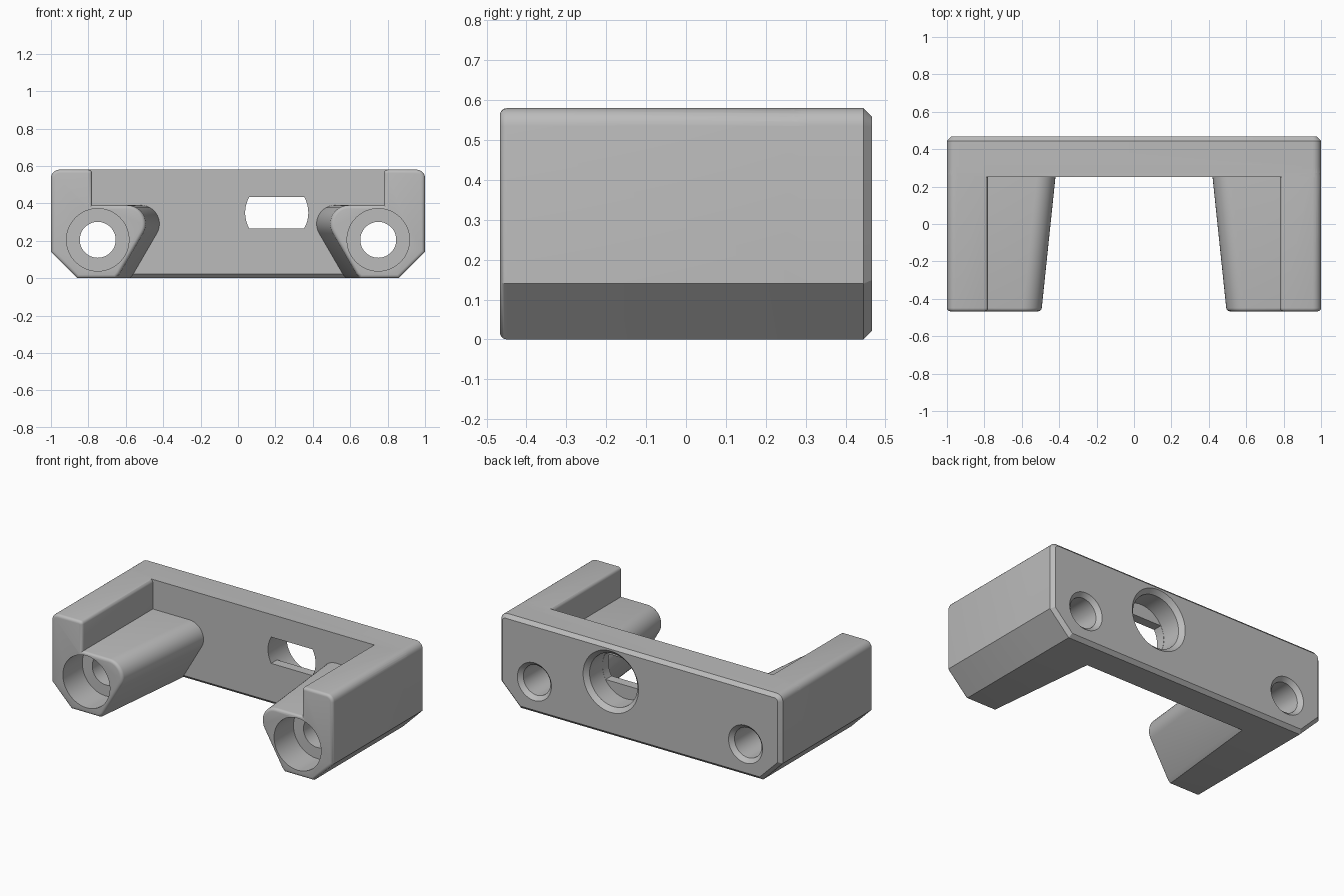
import bpy, bmesh
from math import sin, cos, radians, pi
from mathutils import Vector

if "Cube" in bpy.data.objects:
    bpy.data.objects.remove(bpy.data.objects["Cube"])

grey = bpy.data.materials.new("plain grey")
grey.use_nodes = True
COLOUR = (0.5, 0.5, 0.5, 1)
grey.diffuse_color = COLOUR
grey.node_tree.nodes["Principled BSDF"].inputs["Base Color"].default_value = COLOUR


def arc(cx, cz, r, a0, a1, n):
    angles = [radians(a0 + (a1 - a0) * i / n) for i in range(n + 1)]
    return [(cx + r * cos(a), cz + r * sin(a)) for a in angles]


def inset(points, d):
    """Move a counter-clockwise outline inwards by d with mitred corners."""
    result = []
    for i, p in enumerate(points):
        p = Vector(p)
        a = (p - Vector(points[i - 1])).normalized()
        b = (Vector(points[(i + 1) % len(points)]) - p).normalized()
        na, nb = Vector((-a.y, a.x)), Vector((-b.y, b.x))
        result.append(tuple(p + (na + nb) * d / (1 + na.dot(nb))))
    return result


def loft(name, rings, mirror=1):
    """Solid through matching outlines, each given as (y, points in x and z)."""
    bm = bmesh.new()
    loops = [[bm.verts.new((x * mirror, y, z)) for x, z in pts] for y, pts in rings]
    n = len(loops[0])
    for lo, hi in zip(loops, loops[1:]):
        for i in range(n):
            j = (i + 1) % n
            bm.faces.new((lo[i], lo[j], hi[j], hi[i]))
    bm.faces.new(loops[0])
    bm.faces.new(loops[-1])
    bmesh.ops.recalc_face_normals(bm, faces=bm.faces)
    mesh = bpy.data.meshes.new(name)
    bm.to_mesh(mesh)
    bm.free()
    mesh.materials.append(grey)
    obj = bpy.data.objects.new(name, mesh)
    bpy.context.scene.collection.objects.link(obj)
    return obj


def bore(name, x, z, steps):
    """Round cutter along y from (y, radius) steps."""
    return loft(name, [(y, arc(x, z, r, 0, 352.5, 47)) for y, r in steps])


def combine(target, tool, operation):
    """Apply a boolean by swapping in the evaluated mesh."""
    mod = target.modifiers.new(tool.name, "BOOLEAN")
    mod.operation, mod.solver, mod.object = operation, "EXACT", tool
    bpy.context.view_layer.update()
    graph = bpy.context.evaluated_depsgraph_get()
    result = bpy.data.meshes.new_from_object(target.evaluated_get(graph))
    target.modifiers.clear()
    target.data = result
    bpy.data.objects.remove(tool)


FRONT, WALL, BACK = -0.467, 0.25, 0.467
EDGE = 0.022

# Back wall with chamfered rear edges and lower front edge
half = [(0.86, 0), (1, 0.14)] + arc(0.955, 0.535, 0.045, 0, 90, 6)
plate = half + [(-x, z) for x, z in reversed(half)]
lower = [(x, max(z, EDGE)) for x, z in plate]
body = loft("bracket_body", [(WALL, lower), (WALL + EDGE, plate),
                             (BACK - EDGE, plate), (BACK, inset(plate, EDGE))])


# Stepped arm outline, with the lug side moved by the taper
def arm_outline(y):
    s = 0.075 * (WALL - y) / (WALL - FRONT)
    return (half + arc(0.80, 0.56, 0.02, 90, 180, 3) + [(0.78, 0.39)]
            + arc(0.52 + s, 0.29, 0.10, 90, 210, 12)
            + [(0.56 + s, EDGE), (0.58 + s, 0)])


for side, label in ((1, "left"), (-1, "right")):
    rings = [(WALL + 0.06, arm_outline(WALL + 0.06))]
    for i in range(5):
        a = pi / 2 * i / 4
        y = FRONT + 0.018 * (1 - sin(a))
        rings.append((y, inset(arm_outline(y), 0.018 * (1 - cos(a)))))
    combine(body, loft(label + "_arm", rings, side), "UNION")

# Screw holes: wide front counterbore, narrow shaft, flared rear mouth
for side, label in ((1, "left"), (-1, "right")):
    combine(body, bore(label + "_screw_hole", side * 0.75, 0.205,
                       [(-0.6, 0.167), (-0.27, 0.167), (-0.27, 0.096),
                        (BACK - 0.025, 0.096), (BACK, 0.121), (0.5, 0.154)]), "DIFFERENCE")

# Round rear pocket opening into a flat-sided slot
combine(body, bore("rear_pocket", 0.207, 0.35,
                   [(0.31, 0.17), (BACK - 0.027, 0.17), (BACK, 0.197), (0.5, 0.23)]), "DIFFERENCE")
slot = arc(0.207, 0.35, 0.169, -30, 30, 8) + arc(0.207, 0.35, 0.169, 150, 210, 8)
combine(body, loft("slot", [(0.2, slot), (0.4, slot)]), "DIFFERENCE")

# Smooth the rounded faces and keep the edges sharp
bpy.ops.object.select_all(action="DESELECT")
bpy.context.view_layer.objects.active = body
body.select_set(True)
bpy.ops.object.shade_smooth_by_angle(angle=radians(30))
